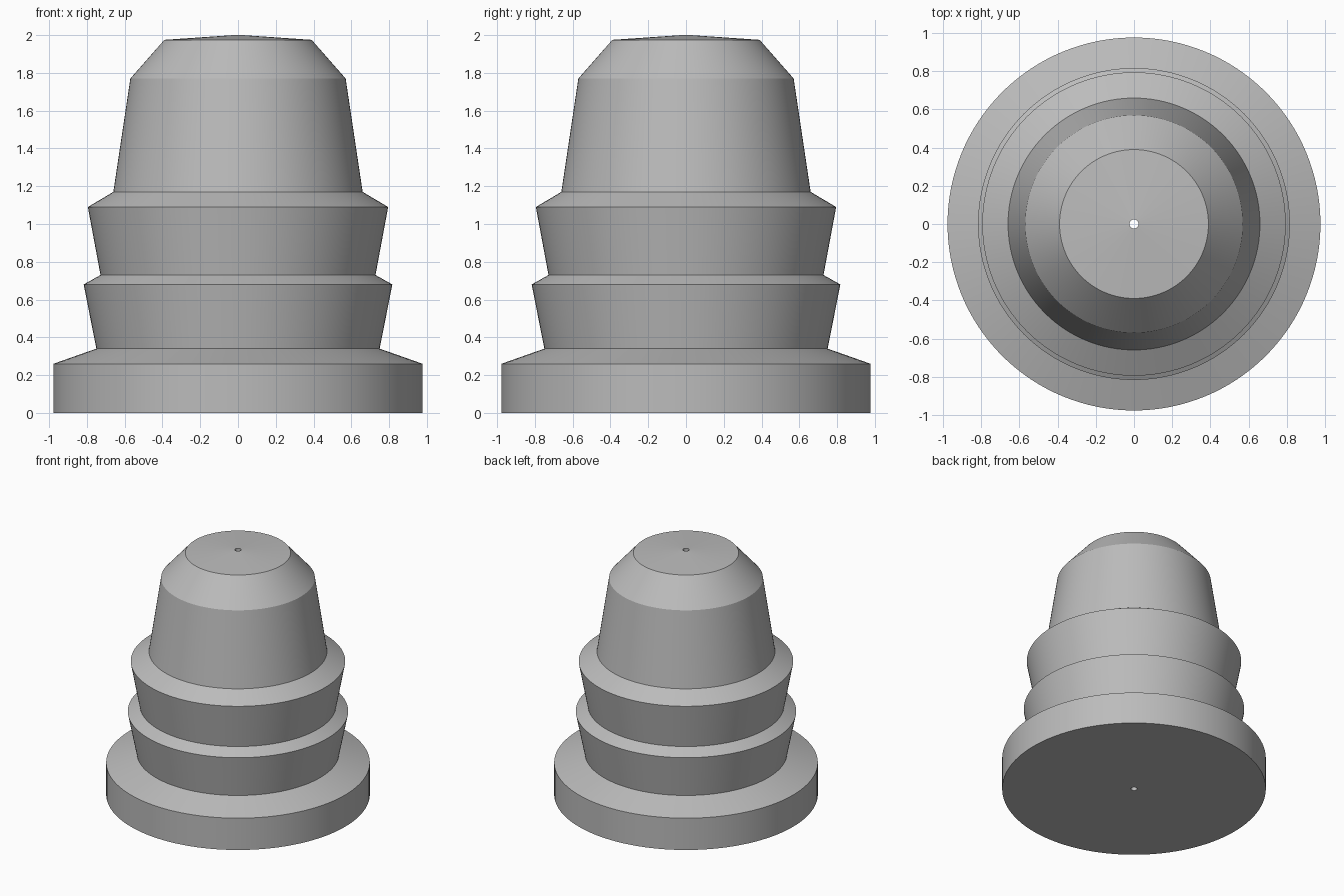
import bpy, bmesh, math

cube = bpy.data.objects.get("Cube")
if cube:
    bpy.data.objects.remove(cube, do_unlink=True)

SEGMENTS = 128
BORE = 0.024

# Single flat grey
grey = bpy.data.materials.new("plain_grey")
grey.use_nodes = True
colour = (0.5, 0.5, 0.5, 1)
grey.diffuse_color = colour
grey.node_tree.nodes["Principled BSDF"].inputs["Base Color"].default_value = colour

# Closed profile (radius, height): base flange, two barbs, tapered nose, centre bore
profile = [
    (BORE, 0), (0.977, 0), (0.977, 0.26), (0.75, 0.34),
    (0.817, 0.68), (0.728, 0.73), (0.795, 1.09), (0.66, 1.17),
    (0.57, 1.77), (0.39, 1.975), (BORE, 2.0),
]


def lathe(name, points, material):
    """Revolve a closed profile about z."""
    bm = bmesh.new()
    rings = []
    for radius, z in points:
        ring = []
        for i in range(SEGMENTS):
            a = math.tau * i / SEGMENTS
            ring.append(bm.verts.new((radius * math.cos(a), radius * math.sin(a), z)))
        rings.append(ring)
    for k, low in enumerate(rings):
        high = rings[(k + 1) % len(rings)]
        for i in range(SEGMENTS):
            j = (i + 1) % SEGMENTS
            bm.faces.new((low[i], low[j], high[j], high[i]))
    bmesh.ops.recalc_face_normals(bm, faces=bm.faces)
    mesh = bpy.data.meshes.new(name)
    bm.to_mesh(mesh)
    bm.free()
    mesh.materials.append(material)
    obj = bpy.data.objects.new(name, mesh)
    bpy.context.collection.objects.link(obj)
    return obj


plug = lathe("barbed_plug", profile, grey)

# Smooth round walls, crisp steps
bpy.ops.object.select_all(action="DESELECT")
plug.select_set(True)
bpy.context.view_layer.objects.active = plug
bpy.ops.object.shade_smooth_by_angle(angle=math.radians(30))
